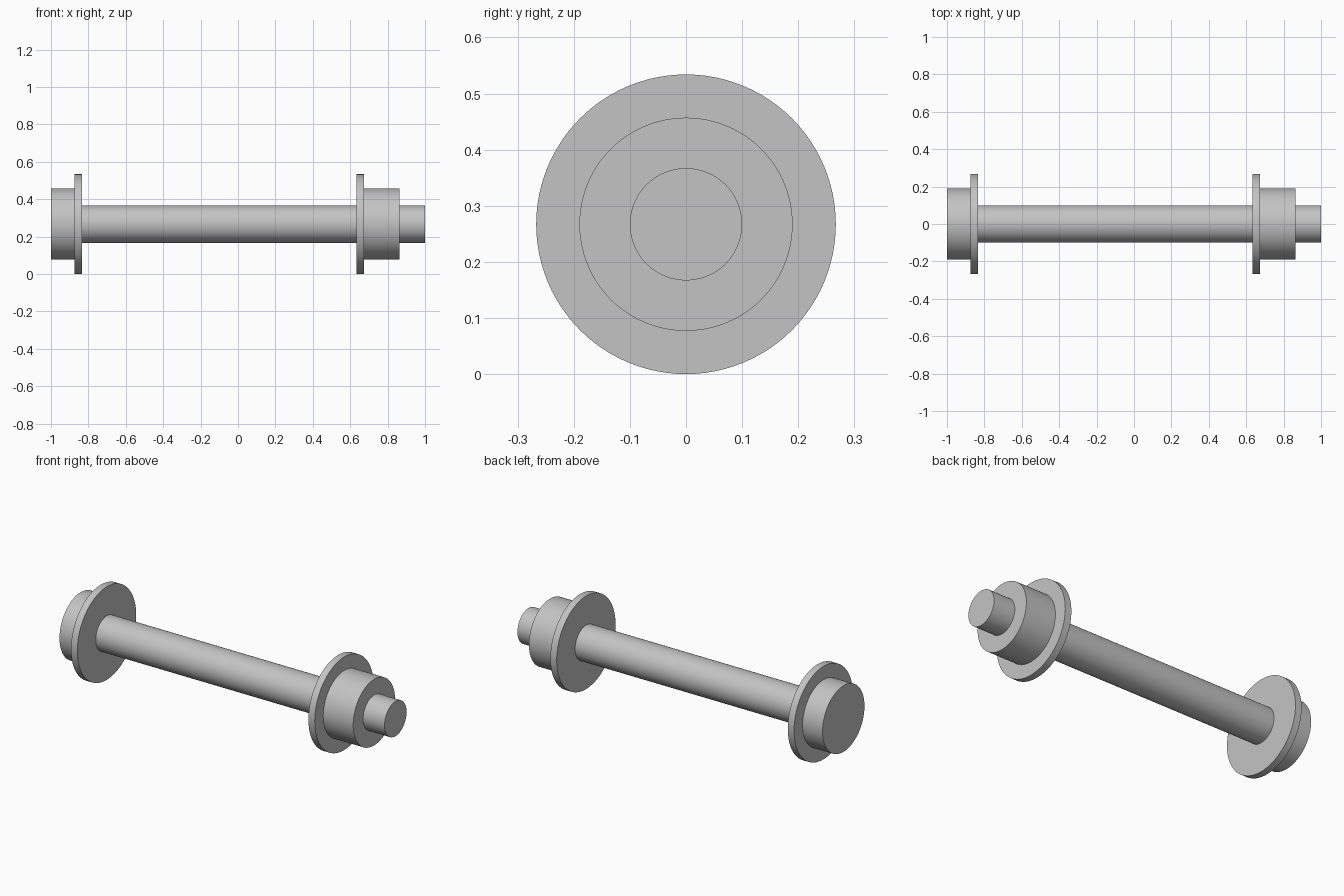
import bpy
import bmesh
import math
from mathutils import Matrix

cube = bpy.data.objects.get("Cube")
if cube:
    bpy.data.objects.remove(cube, do_unlink=True)

SEGMENTS = 96
AXIS_HEIGHT = 0.267
ROD, HUB, FLANGE = 0.1, 0.19, 0.267

# Plain grey metal
metal = bpy.data.materials.new("grey_metal")
metal.use_nodes = True
colour = (0.55, 0.55, 0.55, 1)
metal.diffuse_color = colour
metal.node_tree.nodes["Principled BSDF"].inputs["Base Color"].default_value = colour


def lathe(name, profile):
    """Turn (x, radius) points about the long axis; radius 0 closes an end."""
    bm = bmesh.new()
    verts = [bm.verts.new((x, 0, r)) for x, r in profile]
    edges = [bm.edges.new(pair) for pair in zip(verts, verts[1:])]
    bmesh.ops.spin(bm, geom=verts + edges, cent=(0, 0, 0), axis=(1, 0, 0),
                   angle=math.tau, steps=SEGMENTS, use_merge=True)
    bmesh.ops.remove_doubles(bm, verts=bm.verts, dist=0.00001)
    # Face every side outward along the profile direction
    bmesh.ops.recalc_face_normals(bm, faces=bm.faces)
    side = max(bm.faces, key=lambda f: math.hypot(f.normal.y, f.normal.z))
    mid = side.calc_center_median()
    if side.normal.y * mid.y + side.normal.z * mid.z < 0:
        bmesh.ops.reverse_faces(bm, faces=bm.faces)
    bm.transform(Matrix.Translation((0, 0, AXIS_HEIGHT)))
    mesh = bpy.data.meshes.new(name)
    bm.to_mesh(mesh)
    bm.free()
    mesh.materials.append(metal)
    obj = bpy.data.objects.new(name, mesh)
    bpy.context.collection.objects.link(obj)
    bpy.ops.object.select_all(action="DESELECT")
    obj.select_set(True)
    bpy.context.view_layer.objects.active = obj
    bpy.ops.object.shade_smooth_by_angle(angle=math.radians(30))
    return obj


# Closed end cap with its flange
lathe("right_flanged_cap", [(-1, 0), (-1, HUB), (-0.873, HUB), (-0.873, FLANGE),
                            (-0.833, FLANGE), (-0.833, ROD)])

# Rod between the flanges
lathe("rod", [(-0.833, ROD), (0.634, ROD)])

# Flanged hub, open for the rod
lathe("left_flanged_hub", [(0.634, ROD), (0.634, FLANGE), (0.674, FLANGE),
                           (0.674, HUB), (0.864, HUB), (0.864, ROD)])

# Rod tip beyond the hub
lathe("rod_tip", [(0.864, ROD), (1, ROD), (1, 0)])
